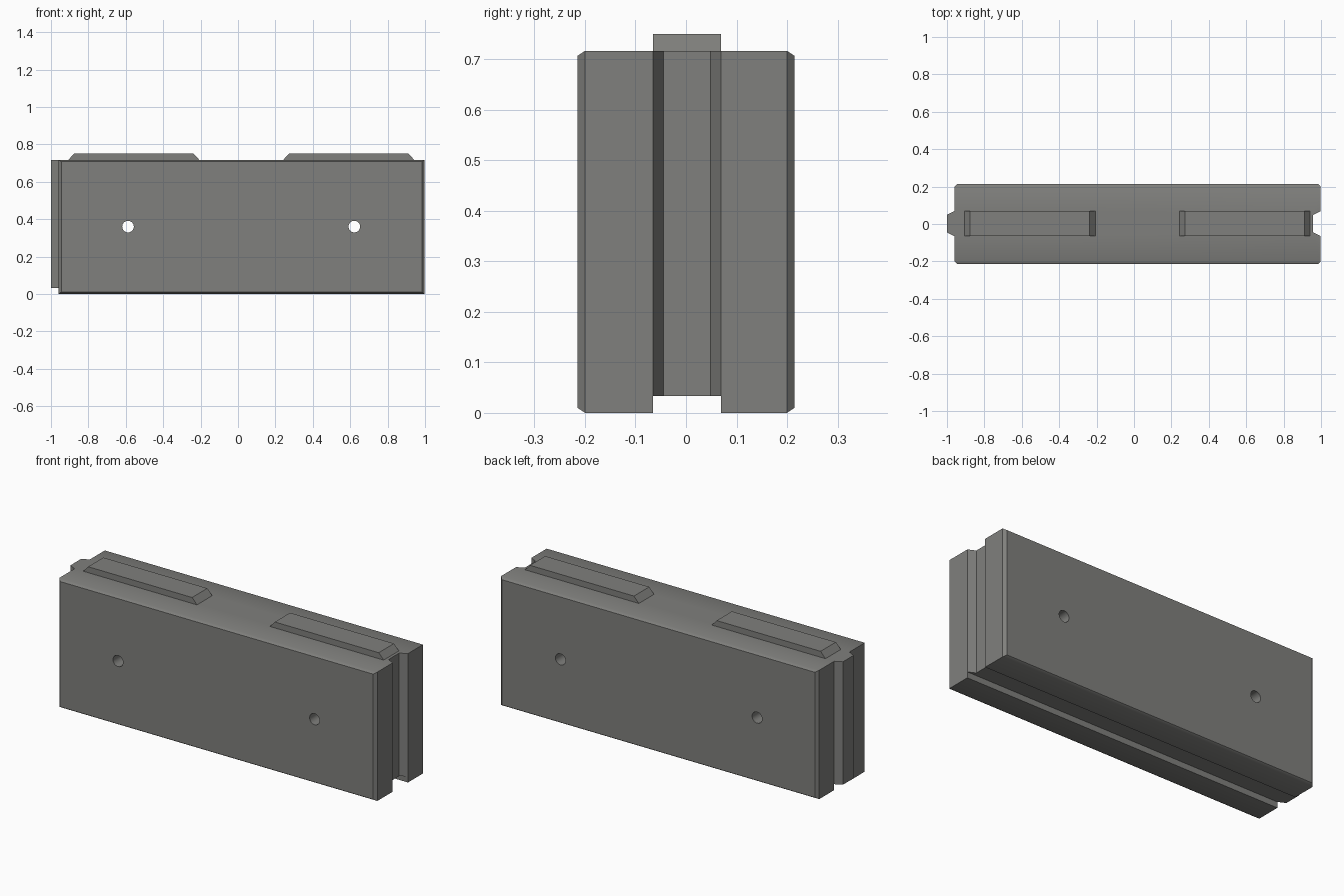
import bpy, bmesh, math
from mathutils import Vector

if "Cube" in bpy.data.objects:
    bpy.data.objects.remove(bpy.data.objects["Cube"])

# One flat warm grey
grey = bpy.data.materials.new("concrete_grey")
grey.use_nodes = True
colour = (0.215, 0.215, 0.205, 1)
grey.diffuse_color = colour
grey.node_tree.nodes["Principled BSDF"].inputs["Base Color"].default_value = colour


def prism(name, outline, axis, low, high):
    """Extrude a 2D outline along one axis (0 = x, 1 = y, 2 = z)."""
    def place(a, b, c):
        coords = [a, b]
        coords.insert(axis, c)
        return Vector(coords)
    bm = bmesh.new()
    base = bm.faces.new([bm.verts.new(place(a, b, low)) for a, b in outline])
    grown = bmesh.ops.extrude_face_region(bm, geom=[base])["geom"]
    moved = [g for g in grown if isinstance(g, bmesh.types.BMVert)]
    bmesh.ops.translate(bm, verts=moved, vec=place(0, 0, high - low))
    bmesh.ops.recalc_face_normals(bm, faces=bm.faces)
    mesh = bpy.data.meshes.new(name)
    bm.to_mesh(mesh)
    bm.free()
    mesh.materials.append(grey)
    obj = bpy.data.objects.new(name, mesh)
    bpy.context.collection.objects.link(obj)
    return obj


def activate(obj):
    bpy.ops.object.select_all(action='DESELECT')
    obj.select_set(True)
    bpy.context.view_layer.objects.active = obj


def combine(obj, other, operation):
    activate(obj)
    mod = obj.modifiers.new(operation, 'BOOLEAN')
    mod.operation, mod.solver, mod.object = operation, 'EXACT', other
    bpy.ops.object.modifier_apply(modifier=mod.name)
    bpy.data.objects.remove(other)


SIDE, HEIGHT = 0.215, 0.717
KEY_FRONT, KEY_BACK, TAPER = -0.065, 0.069, 0.02
LEFT, RIGHT, DEPTH = 0.998, -0.96, 0.04
CHAMFER, OVER = 0.015, 0.05

# Plan outline: tongue at one end, matching groove at the other, clipped corners


def end_outline(x):
    inset = CHAMFER + OVER if x < 0 else -CHAMFER - OVER
    return [(x + inset, -SIDE - OVER), (x, -SIDE + CHAMFER),
            (x, KEY_FRONT), (x - DEPTH, KEY_FRONT + TAPER),
            (x - DEPTH, KEY_BACK - TAPER), (x, KEY_BACK),
            (x, SIDE - CHAMFER), (x + inset, SIDE + OVER)]


block = prism("block", end_outline(LEFT) + end_outline(RIGHT)[::-1], 2, -0.1, 0.9)

# Side profile: chamfered long edges and the channel along the underside
C, D, CHANNEL = 0.015, 0.01, 0.033
section = prism("section", [
    (-SIDE + C, 0), (KEY_FRONT, 0), (KEY_FRONT, CHANNEL), (KEY_BACK, CHANNEL),
    (KEY_BACK, 0), (SIDE - C, 0), (SIDE, D), (SIDE, HEIGHT - D),
    (SIDE - C, HEIGHT), (-SIDE + C, HEIGHT), (-SIDE, HEIGHT - D), (-SIDE, D)],
    0, -1.2, 1.2)
combine(block, section, 'INTERSECT')

# Two round holes straight through
for x in (-0.588, 0.622):
    circle = [(x + 0.031 * math.cos(i * math.tau / 32),
               0.36 + 0.031 * math.sin(i * math.tau / 32)) for i in range(32)]
    combine(block, prism("hole", circle, 1, -0.4, 0.4), 'DIFFERENCE')

# Locating ridges on top with sloping ends
ridges = []
for name, x in (("right_ridge", -0.557), ("left_ridge", 0.592)):
    ridges.append(prism(name, [
        (x - 0.35, HEIGHT), (x + 0.35, HEIGHT),
        (x + 0.32, 0.75), (x - 0.32, 0.75)], 1, KEY_FRONT, KEY_BACK))

for obj in [block] + ridges:
    activate(obj)
    bpy.ops.object.shade_smooth_by_angle(angle=math.radians(40))
